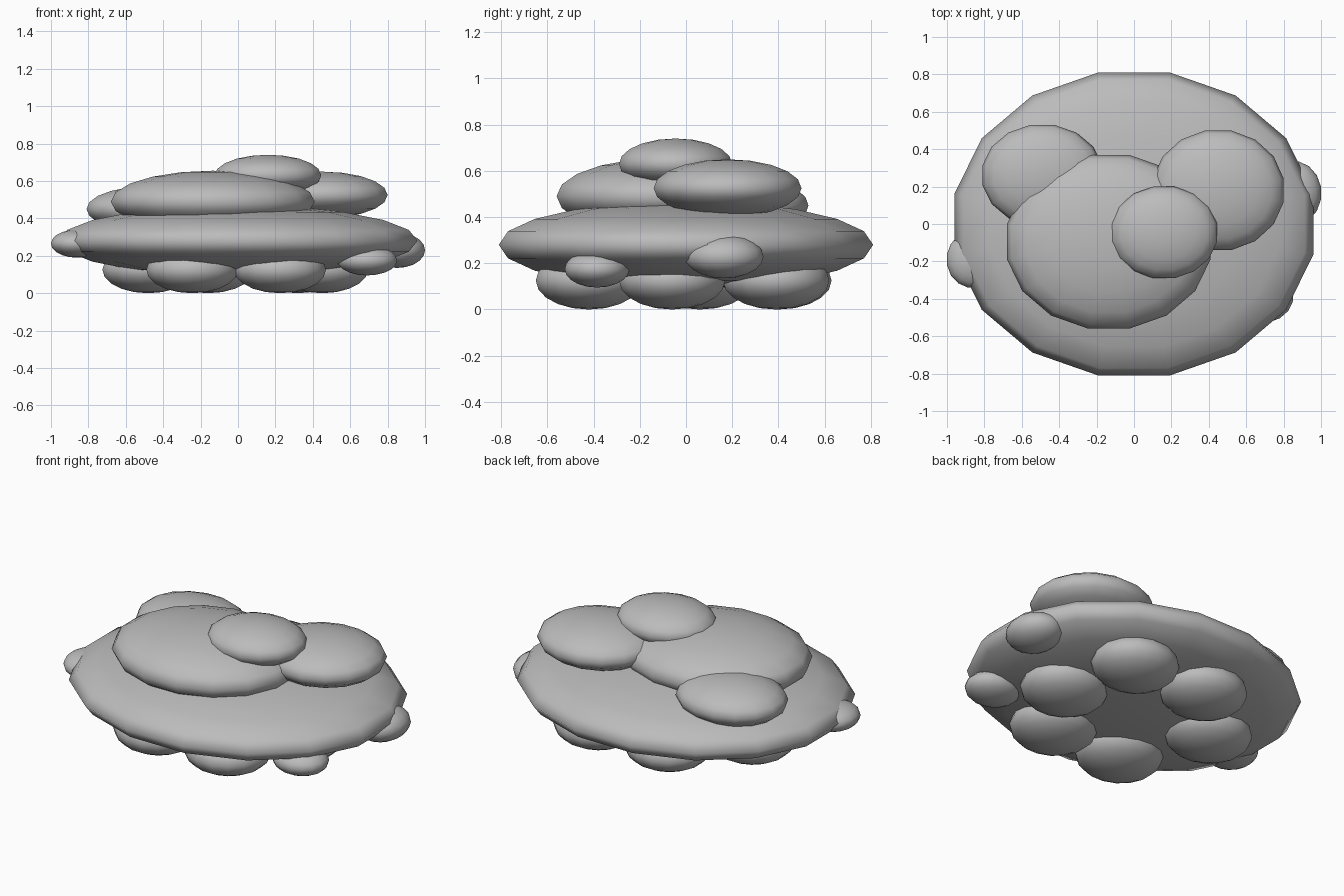
import bpy
import math
from mathutils import Matrix

cube = bpy.data.objects.get("Cube")
if cube:
    bpy.data.objects.remove(cube, do_unlink=True)

# One plain grey for the whole cloud
grey = bpy.data.materials.new("cloud_grey")
grey.use_nodes = True
colour = (0.5, 0.5, 0.5, 1)
grey.diffuse_color = colour
grey.node_tree.nodes["Principled BSDF"].inputs["Base Color"].default_value = colour

SEGMENTS = 16


def puff(name, centre, extent):
    """Squashed ball with flat sides facing the axes; extent is its half size."""
    bpy.ops.mesh.primitive_uv_sphere_add(segments=SEGMENTS, ring_count=10, radius=1)
    ob = bpy.context.object
    ob.name = name
    half = math.pi / SEGMENTS
    grow = 1 / math.cos(half)
    x, y, z = extent
    ob.data.transform(Matrix.Diagonal((x * grow, y * grow, z, 1)) @ Matrix.Rotation(half, 4, "Z"))
    ob.location = centre
    ob.data.materials.append(grey)
    bpy.ops.object.shade_smooth()


# Wide central body
puff("body", (0, 0, 0.28), (0.96, 0.81, 0.19))

# Piled puffs on top
puff("large_top_puff", (-0.135, -0.095, 0.49), (0.545, 0.465, 0.165))
puff("left_top_puff", (0.45, 0.18, 0.525), (0.35, 0.32, 0.125))
puff("right_top_puff", (-0.49, 0.26, 0.45), (0.32, 0.27, 0.12))
puff("crown_puff", (0.16, -0.045, 0.63), (0.285, 0.245, 0.11))

# Small puffs around the rim
puff("left_rim_puff", (0.85, 0.165, 0.23), (0.15, 0.17, 0.095))
puff("right_rim_puff", (-0.86, -0.19, 0.265), (0.14, 0.15, 0.075))
puff("front_rim_puff", (0.69, -0.385, 0.175), (0.16, 0.14, 0.08))

# Ring of equal puffs underneath
ring = [(0.225, -0.42), (0.45, -0.06), (0.32, 0.39),
        (-0.16, 0.40), (-0.48, 0.06), (-0.245, -0.42)]
for i, (x, y) in enumerate(ring):
    puff(f"under_puff_{i + 1}", (x, y, 0.125), (0.245, 0.23, 0.125))
